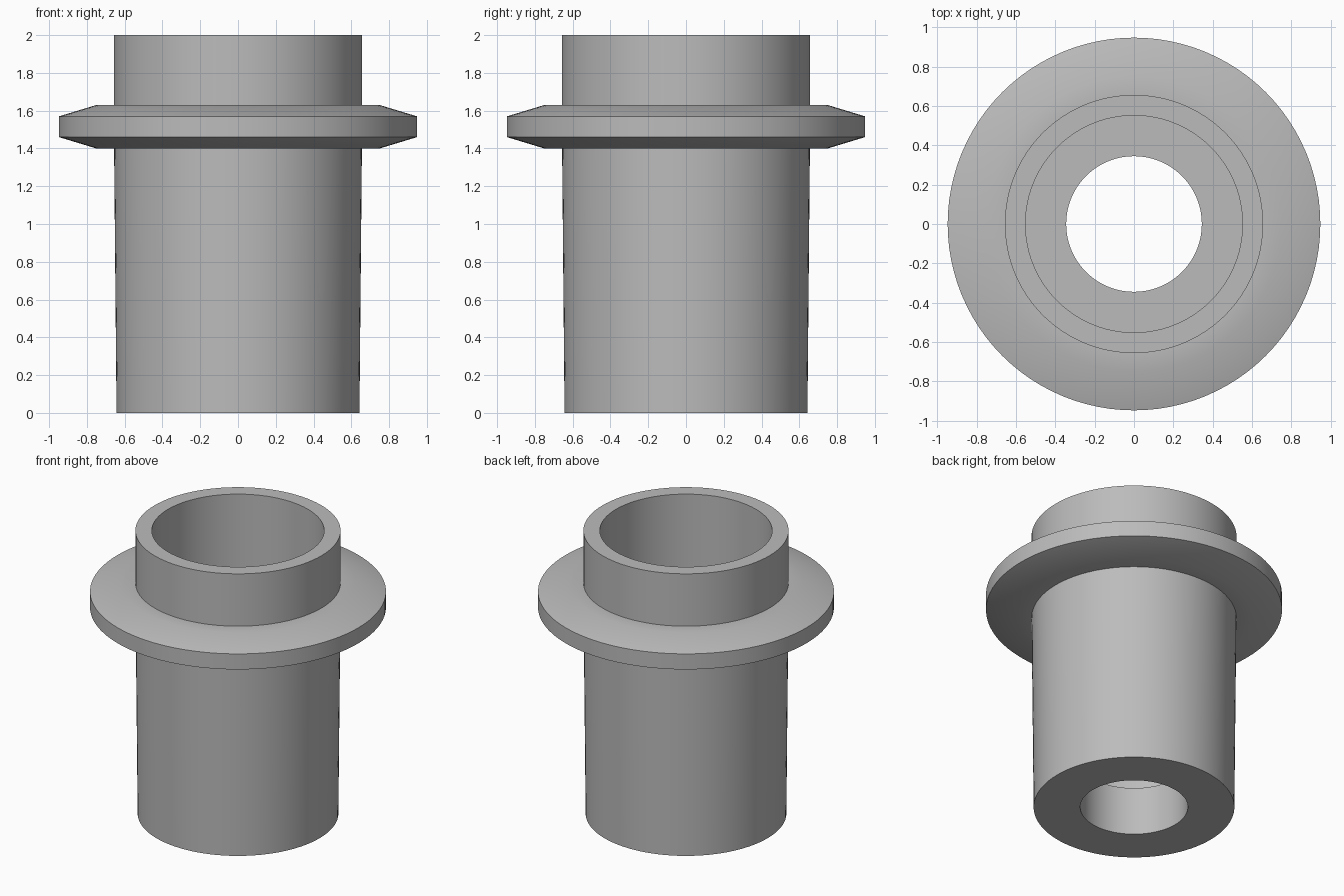
import bpy, bmesh, math

if "Cube" in bpy.data.objects:
    bpy.data.objects.remove(bpy.data.objects["Cube"])

SEGMENTS = 96

grey = bpy.data.materials.new("plain grey")
grey.diffuse_color = (0.50, 0.50, 0.50, 1)
grey.use_nodes = True
grey.node_tree.nodes["Principled BSDF"].inputs["Base Color"].default_value = grey.diffuse_color


def lathe(name, profile):
    """Spin a closed (radius, height) loop around the z axis."""
    bm = bmesh.new()
    rings = []
    for i in range(SEGMENTS):
        a = 2 * math.pi * i / SEGMENTS
        rings.append([bm.verts.new((r * math.cos(a), r * math.sin(a), z))
                      for r, z in profile])
    n = len(profile)
    for i, ring in enumerate(rings):
        nxt = rings[(i + 1) % SEGMENTS]
        for j in range(n):
            k = (j + 1) % n
            bm.faces.new((ring[j], nxt[j], nxt[k], ring[k]))
    bmesh.ops.recalc_face_normals(bm, faces=bm.faces)
    mesh = bpy.data.meshes.new(name)
    bm.to_mesh(mesh)
    bm.free()
    mesh.materials.append(grey)
    obj = bpy.data.objects.new(name, mesh)
    bpy.context.collection.objects.link(obj)
    bpy.ops.object.select_all(action='DESELECT')
    obj.select_set(True)
    bpy.context.view_layer.objects.active = obj
    bpy.ops.object.shade_smooth_by_angle(angle=math.radians(30))
    return obj


# One hollow turned part: tapered sleeve, bevelled flange, collar, stepped bore
lathe("flanged_bushing", [
    (0.345, 0.0), (0.643, 0.0),          # underside
    (0.656, 1.40),                       # tapered sleeve
    (0.75, 1.40), (0.948, 1.46),         # flange underside
    (0.948, 1.57), (0.75, 1.63),         # flange rim and top
    (0.657, 1.63), (0.657, 2.0),         # collar
    (0.552, 2.0), (0.552, 0.34),         # wide bore
    (0.345, 0.34),                       # shelf down to the narrow bore
])
